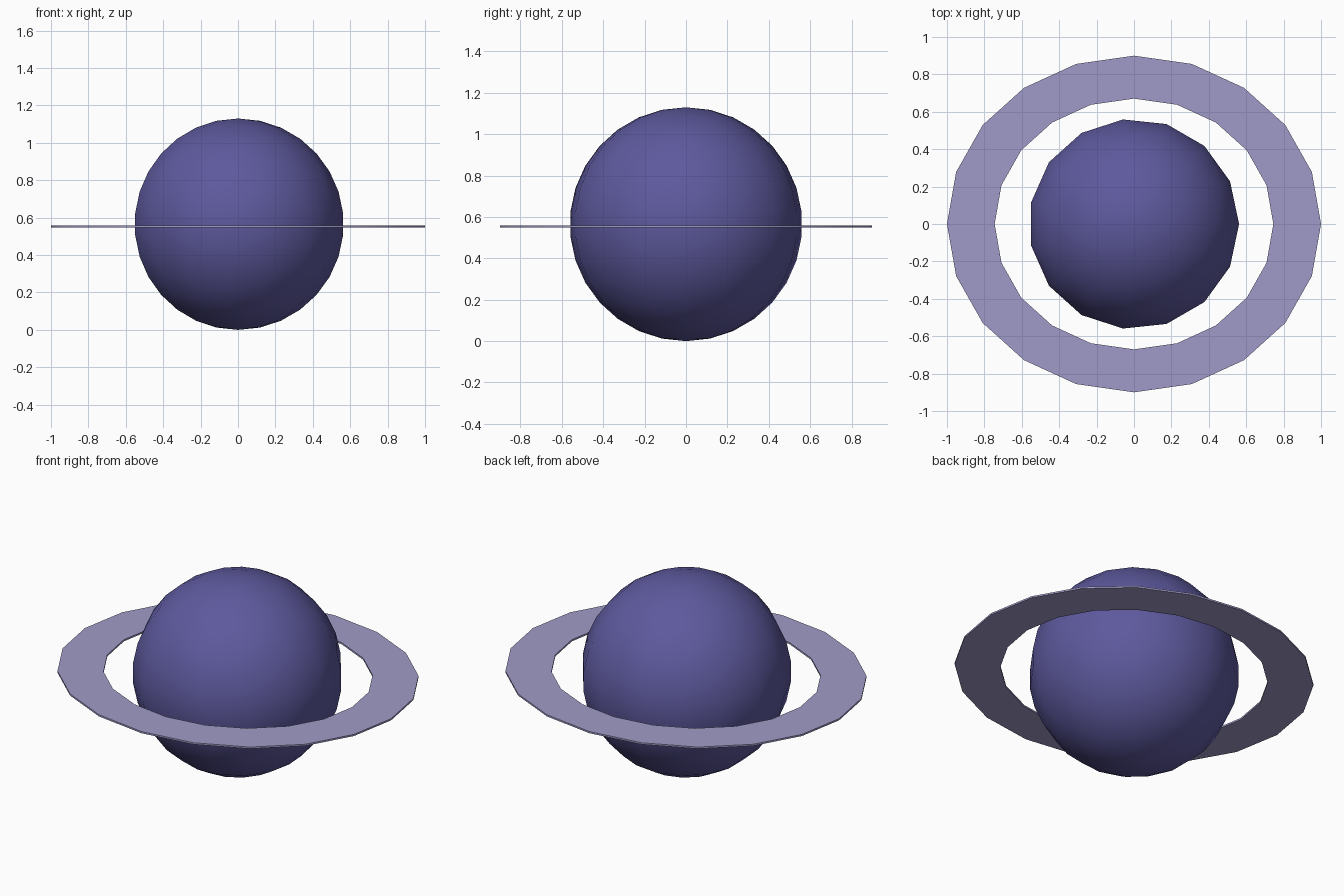
import bpy, bmesh
from math import sin, cos, pi, radians

if "Cube" in bpy.data.objects:
    bpy.data.objects.remove(bpy.data.objects["Cube"])


def material(name, color):
    mat = bpy.data.materials.new(name)
    mat.diffuse_color = color
    mat.use_nodes = True
    mat.node_tree.nodes["Principled BSDF"].inputs["Base Color"].default_value = mat.diffuse_color
    return mat


def lathe(name, profile, steps, mat, closed=False, scale_y=1.0, z=0.0):
    """Spin an (x, z) profile around the z axis, starting at +x."""
    bm = bmesh.new()
    verts = [bm.verts.new((x, 0, h)) for x, h in profile]
    pairs = list(zip(verts, verts[1:]))
    if closed:
        pairs.append((verts[-1], verts[0]))
    edges = [bm.edges.new(p) for p in pairs]
    bmesh.ops.spin(bm, geom=verts + edges, cent=(0, 0, 0), axis=(0, 0, 1),
                   angle=2 * pi, steps=steps)
    bmesh.ops.remove_doubles(bm, verts=bm.verts, dist=0.0005)
    bmesh.ops.dissolve_degenerate(bm, edges=bm.edges, dist=0.0005)
    bmesh.ops.scale(bm, vec=(1, scale_y, 1), verts=bm.verts)
    bmesh.ops.recalc_face_normals(bm, faces=bm.faces)
    mesh = bpy.data.meshes.new(name)
    bm.to_mesh(mesh)
    bm.free()
    mesh.materials.append(mat)
    obj = bpy.data.objects.new(name, mesh)
    obj.location.z = z
    bpy.context.collection.objects.link(obj)
    bpy.ops.object.select_all(action='DESELECT')
    obj.select_set(True)
    bpy.context.view_layer.objects.active = obj
    bpy.ops.object.shade_smooth_by_angle(angle=radians(40))
    return obj


# Planet: low-poly sphere, 15 sides and 15 bands
R, N = 0.565, 15
arc = [(R * sin(pi * i / N), R * cos(pi * i / N)) for i in range(N + 1)]
lathe("planet", arc, N, material("indigo", (0.11, 0.10, 0.34, 1)), z=R)

# Ring: thin flat band, slightly oval
T = 0.005
band = [(0.745, -T), (1.0, -T), (1.0, T), (0.745, T)]
lathe("ring", band, 20, material("lavender", (0.35, 0.33, 0.58, 1)),
      closed=True, scale_y=0.9, z=0.553)
